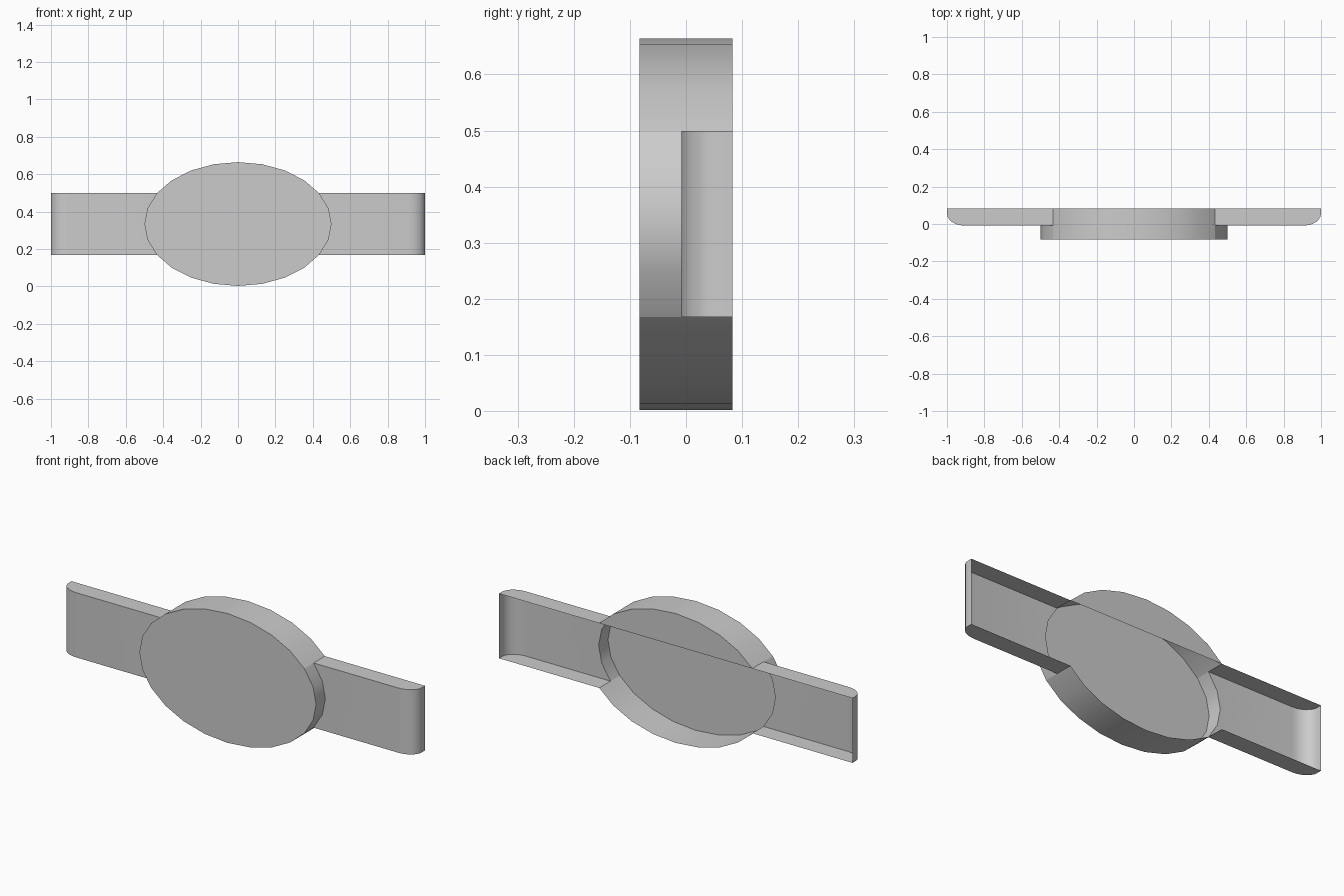
import bpy, bmesh, math

if "Cube" in bpy.data.objects:
    bpy.data.objects.remove(bpy.data.objects["Cube"])

CZ, RX, RZ = 1 / 3, 0.5, 0.331      # ellipse centre height and radii
FRONT, MID, BACK = -0.083, -0.008, 0.083
LOW, HIGH = CZ - RZ / 2, CZ + RZ / 2  # bar edges meet the 24-gon at 30 degrees


def rim(i, y):
    """Point i of the 24-sided ellipse at depth y."""
    a = math.radians(15 * i)
    return (RX * math.cos(a), y, CZ + RZ * math.sin(a))


def make(name, faces):
    """Mesh object from lists of corner points, welded together."""
    bm = bmesh.new()
    for pts in faces:
        bm.faces.new([bm.verts.new(p) for p in pts])
    bmesh.ops.remove_doubles(bm, verts=bm.verts[:], dist=1e-5)
    me = bpy.data.meshes.new(name)
    bm.to_mesh(me)
    bm.free()
    ob = bpy.data.objects.new(name, me)
    bpy.context.collection.objects.link(ob)
    bpy.ops.object.select_all(action='DESELECT')
    ob.select_set(True)
    bpy.context.view_layer.objects.active = ob
    bpy.ops.object.shade_smooth_by_angle(angle=math.radians(30))
    return ob


# Oval: front plate, side wall (shallow where the wings join), upper back plate
oval = [[rim(i, FRONT) for i in range(24)]]
for i in range(-2, 22):
    depth = MID if i < 2 or 10 <= i < 14 else BACK
    oval.append([rim(i + 1, FRONT), rim(i, FRONT), rim(i, depth), rim(i + 1, depth)])
oval.append([rim(i, BACK) for i in range(10, 1, -1)])
make("oval_disc", oval)

# Wing: hollow shell open at the back, with a rounded outer end
end = [(0.91 + 0.09 * math.sin(t), 0.057 - 0.065 * math.cos(t))
       for t in [math.radians(15 * k) for k in range(7)]] + [(1.0, BACK)]
inner = rim(2, 0)[0]
outline = [(inner, MID)] + end + [(inner, BACK)]
wing = [[rim(i, MID) for i in range(2, -3, -1)] + [(0.91, MID, LOW), (0.91, MID, HIGH)]]
for (x0, y0), (x1, y1) in zip(end, end[1:]):
    wing.append([(x0, y0, LOW), (x1, y1, LOW), (x1, y1, HIGH), (x0, y0, HIGH)])
wing.append([(x, y, HIGH) for x, y in outline])
wing.append([(x, y, LOW) for x, y in reversed(outline)])
ob = make("side_wings", wing)
mirror = ob.modifiers.new("mirror", 'MIRROR')
mirror.use_mirror_merge = False
